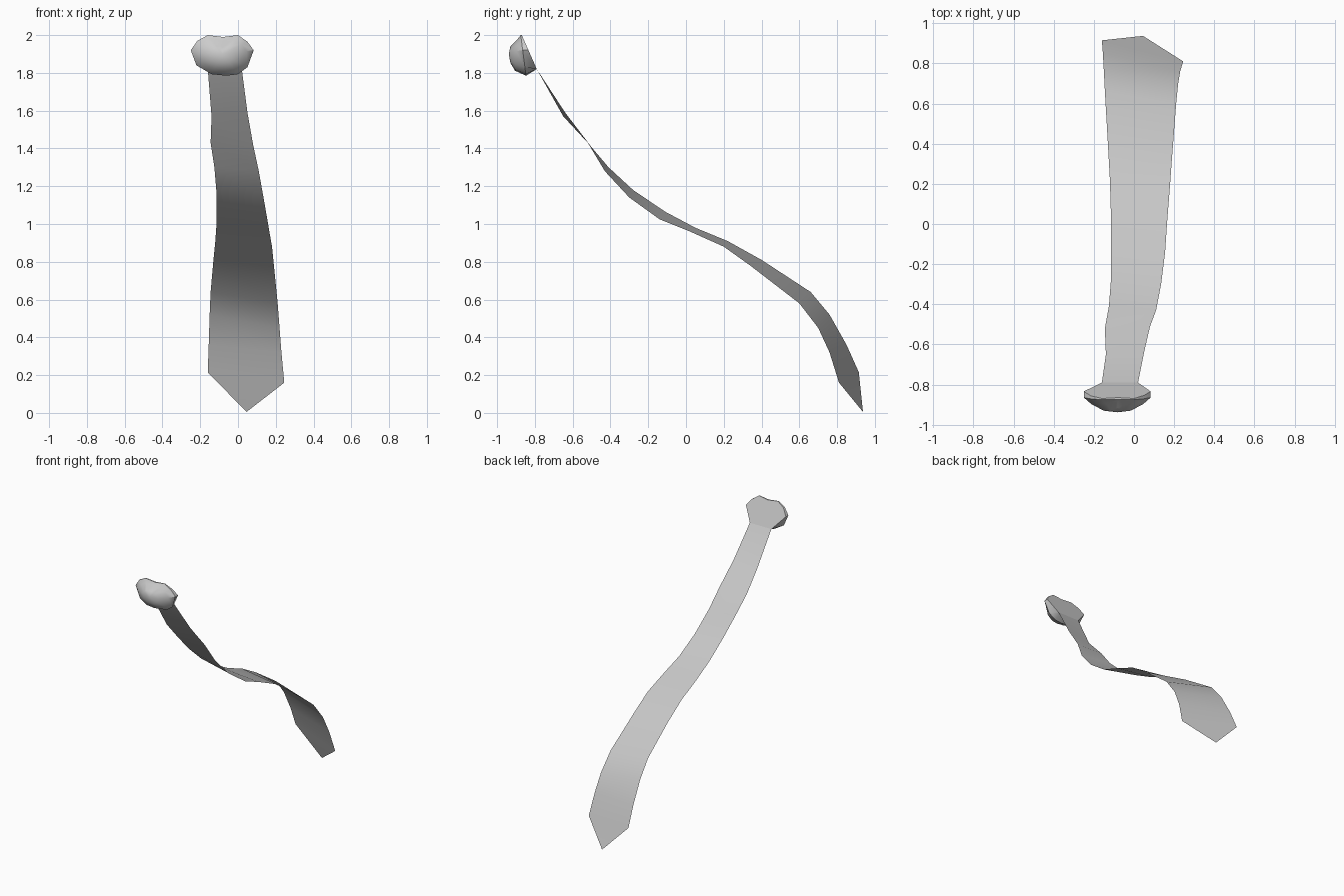
import bpy, math

cube = bpy.data.objects.get("Cube")
if cube:
    bpy.data.objects.remove(cube)

grey = bpy.data.materials.new("neutral grey cloth")
grey.use_nodes = True
colour = (0.6, 0.6, 0.6, 1)
grey.diffuse_color = colour
grey.node_tree.nodes["Principled BSDF"].inputs["Base Color"].default_value = colour


def build(name, verts, faces, angle):
    mesh = bpy.data.meshes.new(name)
    mesh.from_pydata(verts, [], faces)
    mesh.materials.append(grey)
    obj = bpy.data.objects.new(name, mesh)
    bpy.context.collection.objects.link(obj)
    bpy.ops.object.select_all(action='DESELECT')
    obj.select_set(True)
    bpy.context.view_layer.objects.active = obj
    bpy.ops.object.shade_smooth_by_angle(angle=math.radians(angle))
    return obj


# Tie blade: a twisting sheet between two edge paths, closed by a point
right_edge = [(-.16, -.79, 1.82), (-.14, -.65, 1.57), (-.145, -.52, 1.43),
              (-.125, -.41, 1.30), (-.115, -.28, 1.18), (-.115, -.11, 1.065),
              (-.115, .05, .98), (-.12, .22, .91), (-.13, .40, .81),
              (-.145, .66, .64), (-.15, .76, .52), (-.155, .85, .36), (-.16, .915, .215)]
left_edge = [(.02, -.79, 1.82), (.05, -.64, 1.59), (.08, -.51, 1.42),
             (.11, -.43, 1.28), (.135, -.30, 1.14), (.155, -.14, 1.025),
             (.165, .01, .965), (.18, .20, .88), (.19, .34, .78),
             (.21, .60, .58), (.22, .70, .45), (.23, .76, .32), (.245, .81, .16)]
n = len(right_edge)
faces = [(i, i + 1, n + i + 1, n + i) for i in range(n - 1)]
faces.append((n - 1, 2 * n, 2 * n - 1))
build("tie_blade", right_edge + left_edge + [(.045, .937, .005)], faces, 60)

# Knot: flat tilted back, rounded faceted front made of shrinking rings
outline = [(-.25, 1.92), (-.215, 1.97), (-.16, 2.0), (-.08, 1.99), (0, 2.0),
           (.05, 1.965), (.083, 1.92), (.05, 1.83), (0, 1.793),
           (-.06, 1.785), (-.14, 1.793), (-.22, 1.84)]
cx, cz = -.083, 1.9
m = len(outline)


def back_point(x, z):
    # The lower back edge narrows to the width of the blade
    if z < 1.86:
        x = max(-.16, min(.02, x))
        z = 1.82
    return (x, -.79 - (z - 1.82) * .44, z)


verts = [back_point(x, z) for x, z in outline]
for scale, depth, tilt in [(1, -.862, -.13), (.77, -.899, .07), (.4, -.93, 0)]:
    for i, (x, z) in enumerate(outline):
        px, pz = cx + (x - cx) * scale, cz + (z - cz) * scale
        dimple = .015 if i == 3 and scale < 1 else 0
        verts.append((px, depth + tilt * (pz - cz) + dimple, pz))
verts.append((cx, -.938, 1.9))
faces = [tuple(range(m))]
for r in range(3):
    for i in range(m):
        j = (i + 1) % m
        faces.append((r * m + j, r * m + i, (r + 1) * m + i, (r + 1) * m + j))
for i in range(m):
    faces.append((3 * m + (i + 1) % m, 3 * m + i, 4 * m))
build("knot", verts, faces, 40)
